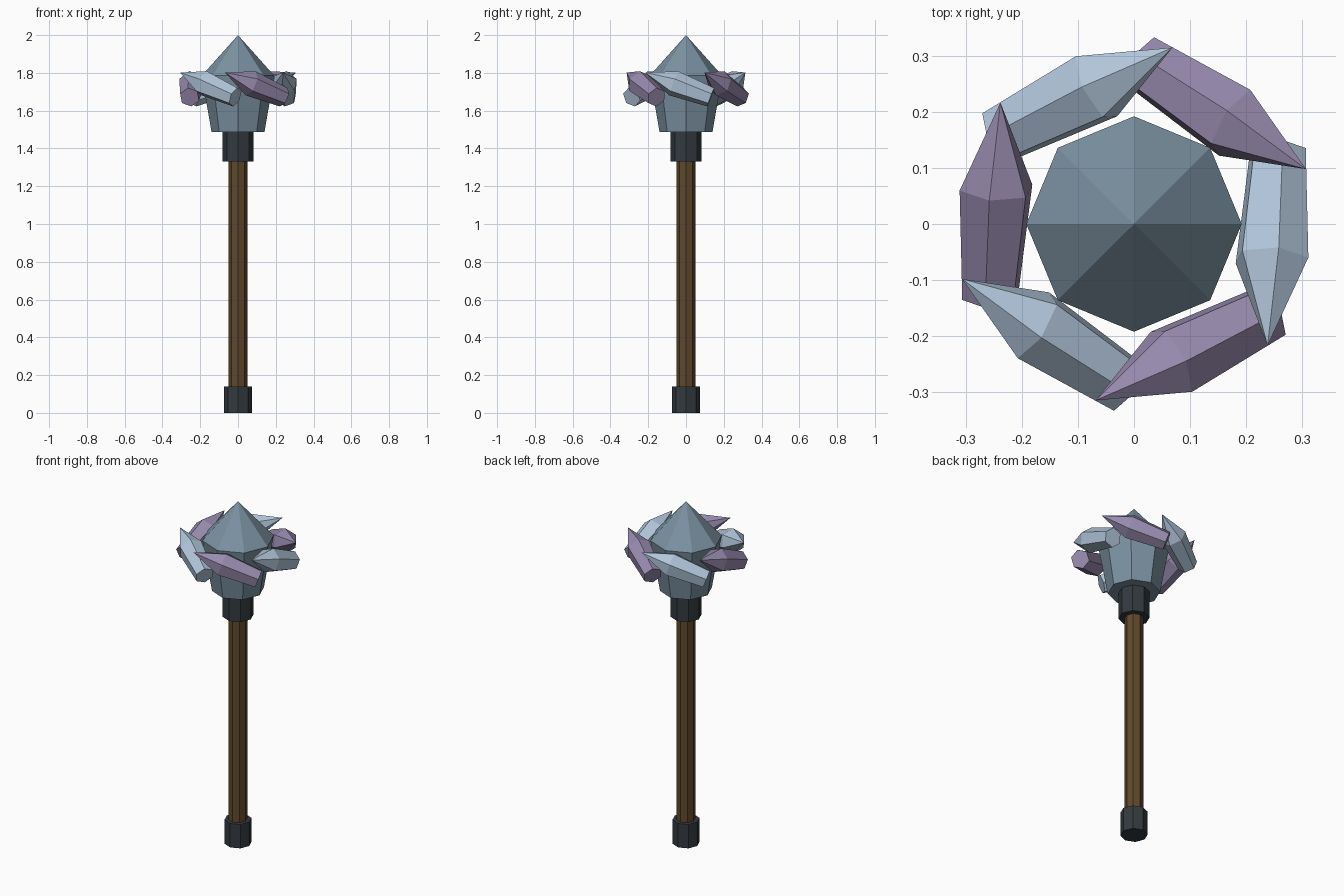
import bpy, bmesh, math
from mathutils import Vector, Matrix

if "Cube" in bpy.data.objects:
    bpy.data.objects.remove(bpy.data.objects["Cube"])


def material(name, rgb):
    m = bpy.data.materials.new(name)
    m.diffuse_color = (*rgb, 1)
    m.use_nodes = True
    m.node_tree.nodes["Principled BSDF"].inputs["Base Color"].default_value = m.diffuse_color
    return m


STONE = material("slate blue stone", (0.20, 0.285, 0.36))
ICE = material("pale blue crystal", (0.44, 0.56, 0.70))
VIOLET = material("violet crystal", (0.31, 0.255, 0.42))
IRON = material("dark iron", (0.034, 0.042, 0.051))
WOOD = material("brown wood", (0.115, 0.067, 0.024))


def lathe(name, profile, sides, mat, matrix=Matrix(), phase=0.0):
    """Flat-faced solid from (radius, height) rings; radius 0 makes a point."""
    bm = bmesh.new()
    rings = []
    for r, z in profile:
        n = sides if r > 0 else 1
        ring = []
        for i in range(n):
            a = phase + 2 * math.pi * i / sides
            ring.append(bm.verts.new((r * math.cos(a), r * math.sin(a), z)))
        rings.append(ring)
    for lo, hi in zip(rings, rings[1:]):
        for i in range(sides):
            j = (i + 1) % sides
            if len(hi) == 1:
                bm.faces.new((lo[i], lo[j], hi[0]))
            else:
                bm.faces.new((lo[i], lo[j], hi[j], hi[i]))
    for ring in (rings[0], rings[-1]):
        if len(ring) > 1:
            bm.faces.new(ring)
    bm.transform(matrix)
    bmesh.ops.recalc_face_normals(bm, faces=bm.faces[:])
    me = bpy.data.meshes.new(name)
    bm.to_mesh(me)
    bm.free()
    me.materials.append(mat)
    ob = bpy.data.objects.new(name, me)
    bpy.context.collection.objects.link(ob)
    return ob


# shaft with iron fittings
lathe("handle", [(0.05, 0.05), (0.05, 1.42)], 8, WOOD)
lathe("pommel", [(0.073, 0.0), (0.073, 0.14)], 8, IRON)
lathe("collar", [(0.083, 1.33), (0.083, 1.49)], 8, IRON)

# large pointed head stone
lathe("head_stone", [(0.14, 1.487), (0.192, 1.785), (0, 2.0)], 8, STONE)

# ring of six tilted crystals, alternating colours
centre = Vector((0.246, -0.065, 1.745))
axis = (Vector((0.238, -0.217, 1.802)) - centre).normalized()
out = (Vector((1, 0, 0)) - axis * axis.x).normalized()
up = axis.cross(out)
if up.z < 0:
    up = -up
basis = Matrix((out, up, axis)).transposed().to_4x4()
for k in range(6):
    place = Matrix.Rotation(k * math.pi / 3, 4, 'Z') @ Matrix.Translation(centre) @ basis
    lathe(f"crystal_{k + 1}", [(0.053, -0.21), (0.069, 0), (0, 0.162)], 6,
          VIOLET if k % 2 else ICE, place, math.radians(80))
